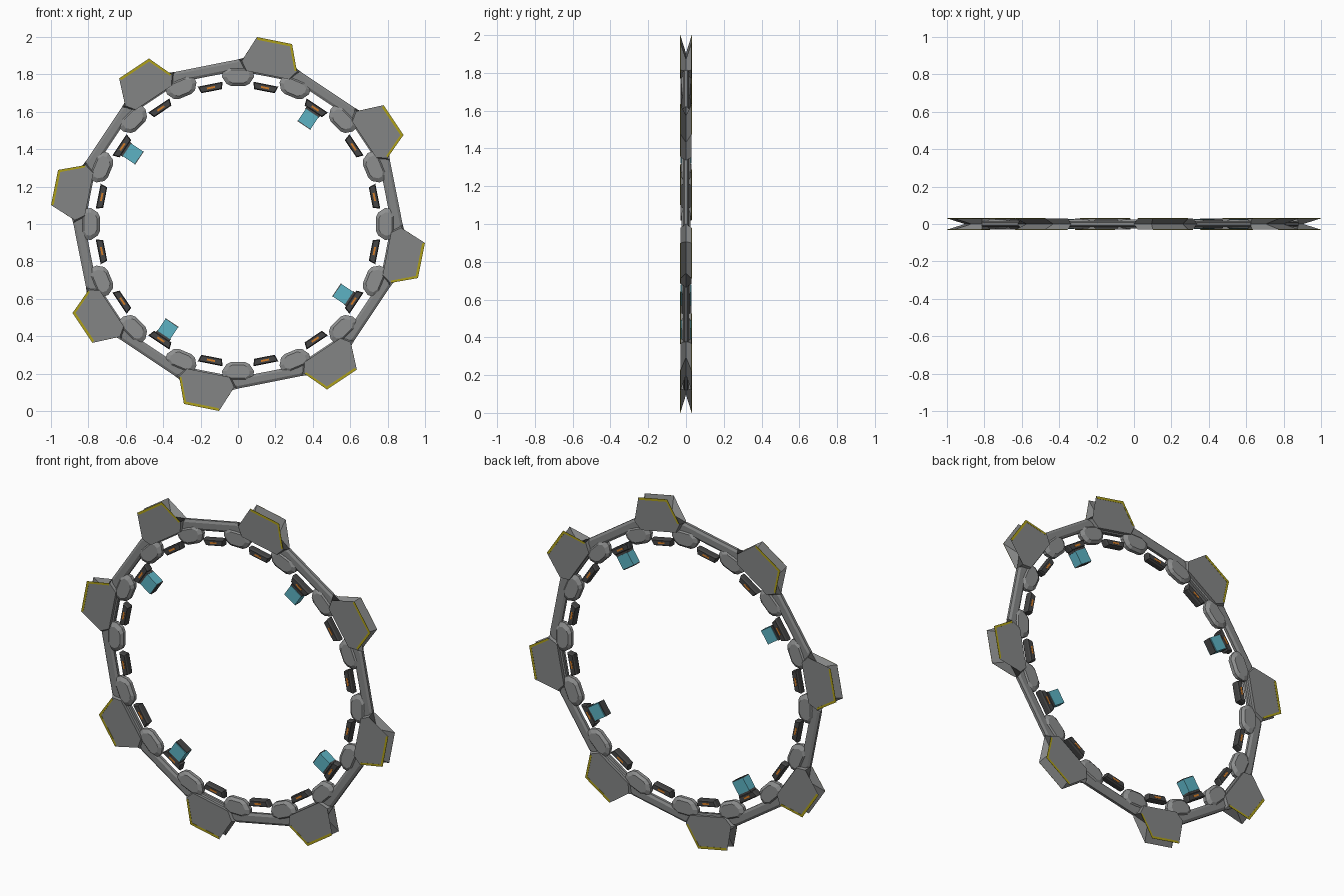
import bpy, bmesh, math

if "Cube" in bpy.data.objects:
    bpy.data.objects.remove(bpy.data.objects["Cube"])

def material(name, col):
    m = bpy.data.materials.new(name)
    m.diffuse_color = (*col, 1)
    m.use_nodes = True
    m.node_tree.nodes["Principled BSDF"].inputs["Base Color"].default_value = m.diffuse_color
    return m

GREY = material("hull grey", (0.23, 0.235, 0.235))
LIGHT = material("light grey", (0.27, 0.275, 0.275))
DARK = material("dark grey", (0.06, 0.06, 0.06))
YELLOW = material("warning yellow", (0.42, 0.35, 0.01))
ORANGE = material("orange light", (0.65, 0.2, 0.02))
CYAN = material("cyan glass", (0.11, 0.45, 0.55))

def place(a, t, r, y):
    """Ring coordinates: clockwise offset t, radius r, depth y, at angle a."""
    return (r * math.cos(a) + t * math.sin(a), y,
            1 + r * math.sin(a) - t * math.cos(a))

def loft(bm, a, sections):
    """Closed solid through outlines given as (points, y)."""
    rings = [[bm.verts.new(place(a, t, r, y)) for t, r in pts] for pts, y in sections]
    n = len(rings[0])
    bm.faces.new(rings[0])
    bm.faces.new(rings[-1][::-1])
    for p, q in zip(rings, rings[1:]):
        for i in range(n):
            j = (i + 1) % n
            bm.faces.new((p[i], p[j], q[j], q[i]))

def finish(name, bm, mat):
    bmesh.ops.recalc_face_normals(bm, faces=bm.faces)
    me = bpy.data.meshes.new(name)
    bm.to_mesh(me)
    bm.free()
    me.materials.append(mat)
    ob = bpy.data.objects.new(name, me)
    bpy.context.collection.objects.link(ob)

def repeat(name, mat, angles, solids):
    bm = bmesh.new()
    for a in angles:
        for s in solids:
            loft(bm, math.radians(a), s)
    finish(name, bm, mat)

def sym(half):
    """Mirror half an outline across t = 0."""
    return [(-t, r) for t, r in half] + [(t, r) for t, r in reversed(half)]

def prism(pts, y0, y1):
    return [(pts, y0), (pts, y1)]

block_angles = [78.75 + 45 * i for i in range(8)]
panel_angles = [11.25 + 22.5 * i for i in range(16)]
node_angles = [22.5 * i for i in range(16)]
box_angles = [56.25 + 90 * i + (0) for i in range(4)]

# Sixteen-sided frame with chamfered section
bm = bmesh.new()
prof = [(.88, -.008), (.866, -.016), (.834, -.016), (.82, -.008),
        (.82, .008), (.834, .016), (.866, .016), (.88, .008)]
loops = [[bm.verts.new(place(math.radians(a), 0, r, y)) for r, y in prof]
         for a in node_angles]
for k in range(16):
    p, q = loops[k], loops[(k + 1) % 16]
    for i in range(8):
        j = (i + 1) % 8
        bm.faces.new((p[i], p[j], q[j], q[i]))
finish("ring_frame", bm, GREY)

# Outer blocks: two plates meeting in a V-shaped notch
face = sym([(.115, .812), (.15, .86), (.096, 1.0)])
core = sym([(.13, .812), (.172, .863), (.085, .905)])
repeat("outer_blocks", GREY, block_angles,
       [[(face, s * .03), (core, 0)] for s in (-1, 1)])

# Yellow edging on outer and one sloping edge of each block face
for side, s, flip in (("front", -1, 1), ("back", 1, -1)):
    edge = [(-.096, 1.0), (.096, 1.0), (.096, .986), (-.09, .986)]
    slope = [(.096, .999), (.149, .864), (.137, .862), (.084, .994)]
    strips = [prism([(t * flip, r) for t, r in q], s * .03, s * .031)
              for q in (edge, slope)]
    repeat("yellow_edging_" + side, YELLOW, block_angles, strips)

# Faceted inner nodes at every frame corner
mid = sym([(.05, .838), (.083, .815), (.085, .785), (.062, .75), (.038, .738)])
front = [(t * .72, .79 + (r - .79) * .72) for t, r in mid]
repeat("inner_nodes", LIGHT, node_angles,
       [[(front, -.023), (mid, -.01), (mid, .01), (front, .023)]])

# Inner panels with an orange light strip
wide = sym([(.068, .762), (.056, .724)])
small = sym([(.062, .757), (.052, .729)])
repeat("inner_panels", DARK, panel_angles,
       [[(small, -.023), (wide, -.014), (wide, .014), (small, .023)]])
glow = sym([(.022, .748), (.022, .738)])
repeat("panel_lights", ORANGE, panel_angles,
       [prism(glow, s * .022, s * .0245) for s in (-1, 1)])

# Four cyan boxes with dark mounts and end caps
repeat("cyan_boxes", CYAN, box_angles,
       [prism(sym([(.041, .714), (.041, .638)]), -.028, .028)])
repeat("box_mounts", DARK, box_angles,
       [prism(sym([(.044, .726), (.044, .712)]), -.025, .025),
        prism(sym([(.042, .64), (.042, .634)]), -.022, .022)])
